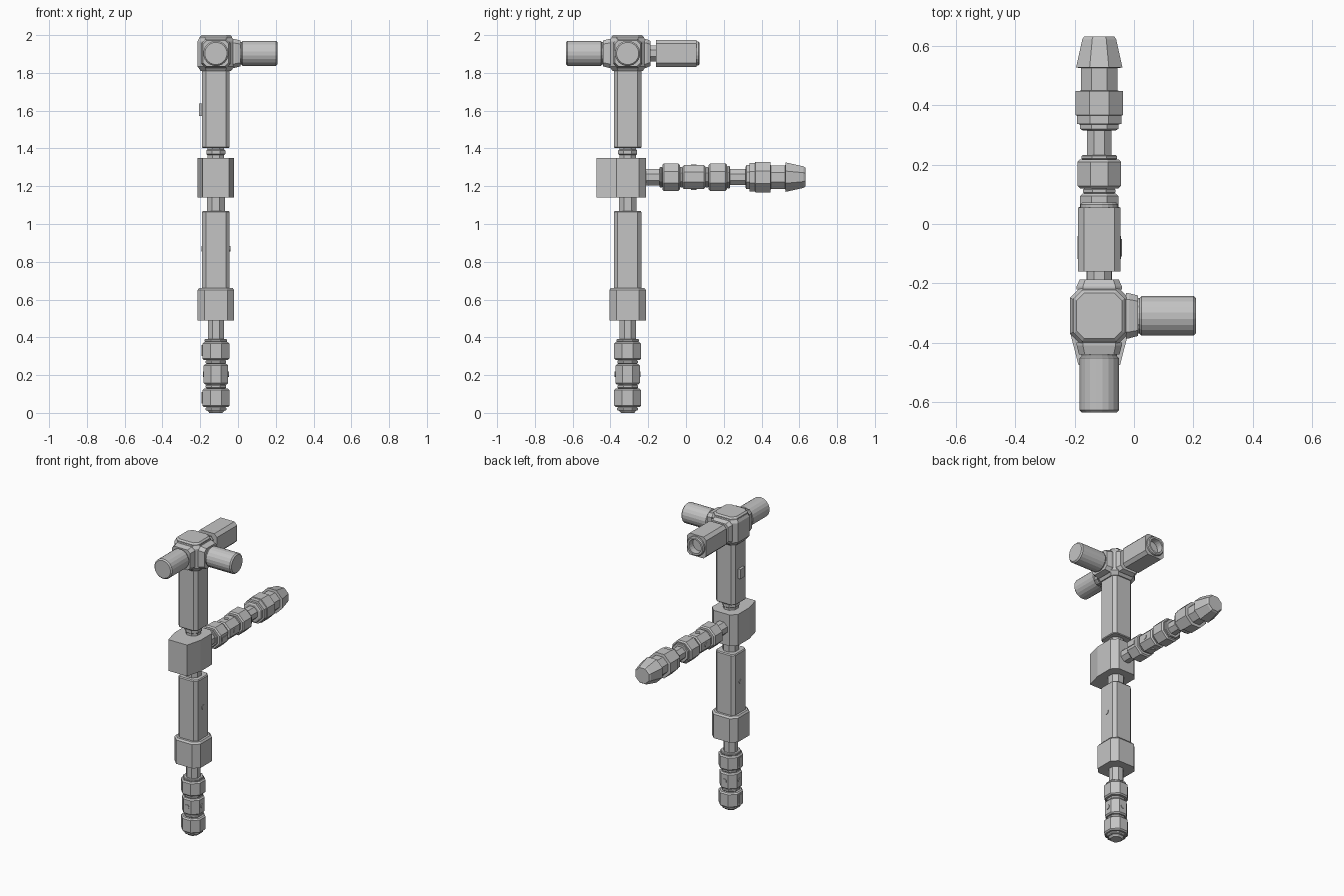
import bpy, bmesh, math
from mathutils import Vector

cube = bpy.data.objects.get("Cube")
if cube:
    bpy.data.objects.remove(cube, do_unlink=True)

CX, CY = -0.117, -0.309      # column axis
TOP_Z, GRIP_Z = 1.903, 1.248  # heights of the sideways arms

grey = bpy.data.materials.new("plain_grey")
grey.use_nodes = True
colour = (0.55, 0.55, 0.55, 1)
grey.diffuse_color = colour
grey.node_tree.nodes["Principled BSDF"].inputs["Base Color"].default_value = colour


def chamfered(k):
    """Square of half-width 1 with cut corners; k is the flat half-length."""
    return [(1, -k), (1, k), (k, 1), (-k, 1), (-1, k), (-1, -k), (-k, -1), (k, -1)]


def round_section(n):
    return [(math.cos(2 * math.pi * (i + .5) / n), math.sin(2 * math.pi * (i + .5) / n))
            for i in range(n)]


OCT = chamfered(math.tan(math.pi / 8))
BOX = chamfered(0.72)
BLOCK = chamfered(0.62)
ROUND = round_section(20)

AXES = {
    "x": lambda u, v, w: Vector((w, u, v)),
    "y": lambda u, v, w: Vector((u, w, v)),
    "z": lambda u, v, w: Vector((u, v, w)),
}


def loft(name, section, axis, centre, stations):
    """Skin one section along an axis; stations are (position, half-width)."""
    bm = bmesh.new()
    place = AXES[axis]
    rings = [[bm.verts.new(place(centre[0] + u * r, centre[1] + v * r, w)) for u, v in section]
             for w, r in stations]
    n = len(section)
    for a, b in zip(rings, rings[1:]):
        for i in range(n):
            j = (i + 1) % n
            bm.faces.new((a[i], a[j], b[j], b[i]))
    bm.faces.new(rings[0])
    bm.faces.new(rings[-1])
    bmesh.ops.recalc_face_normals(bm, faces=bm.faces)
    mesh = bpy.data.meshes.new(name)
    bm.to_mesh(mesh)
    bm.free()
    mesh.materials.append(grey)
    obj = bpy.data.objects.new(name, mesh)
    bpy.context.collection.objects.link(obj)
    return obj


def box(name, lo, hi):
    """Plain box between two corners."""
    c = [(a + b) / 2 for a, b in zip(lo, hi)]
    hu, hv = (hi[0] - lo[0]) / 2, (hi[1] - lo[1]) / 2
    section = [(hu, hv), (-hu, hv), (-hu, -hv), (hu, -hv)]
    return loft(name, section, "z", c[:2], [(lo[2], 1), (hi[2], 1)])


def segments(*spans):
    """Stepped profile from (start, end, half-width) spans with softened rims."""
    out = []
    for a, b, r in spans:
        e = min(0.008, (b - a) / 4)
        out += [(a, r - e), (a + e, r), (b - e, r), (b, r - e)]
    return out


COLUMN = (CX, CY)

# Handle at the foot of the column
loft("foot_grip", OCT, "z", COLUMN,
     [(0, 0.035), (0.012, 0.045)] + segments(
         (0.012, 0.03, 0.055), (0.03, 0.128, 0.071), (0.128, 0.15, 0.054),
         (0.15, 0.258, 0.065), (0.258, 0.28, 0.054), (0.28, 0.375, 0.071),
         (0.375, 0.39, 0.06)))
loft("foot_neck", OCT, "z", COLUMN, [(0.38, 0.043), (0.5, 0.043)])

# Lower shaft and its collar
loft("lower_collar", BLOCK, "z", COLUMN,
     [(0.49, 0.097), (0.65, 0.097), (0.662, 0.088)])
loft("lower_shaft", BOX, "z", COLUMN, [(0.65, 0.073), (1.063, 0.073), (1.07, 0.068)])
loft("middle_neck", OCT, "z", COLUMN, [(1.06, 0.047), (1.15, 0.047)])

# Middle block with tapered front plate
loft("middle_block", BLOCK, "z", COLUMN, [(1.14, 0.097), (1.35, 0.097)])
wedge = [(-0.07, -0.475), (0.07, -0.475), (0.097, -0.37), (-0.097, -0.37)]
loft("block_front", [(u, v - CY) for u, v in wedge], "z", COLUMN, [(1.14, 1), (1.35, 1)])

# Upper shaft
loft("upper_neck", OCT, "z", COLUMN,
     [(1.34, 0.044), (1.365, 0.044), (1.37, 0.05), (1.39, 0.05), (1.395, 0.044), (1.41, 0.044)])
loft("upper_shaft", BOX, "z", COLUMN, [(1.402, 0.069), (1.407, 0.073), (1.82, 0.073)])
box("shaft_button", (CX - 0.09, CY - 0.025, 1.572), (CX - 0.06, CY + 0.025, 1.637))

# Head block with raised cap
loft("head_block", BLOCK, "z", COLUMN,
     [(1.81, 0.08), (1.835, 0.098), (1.965, 0.098), (1.984, 0.088)])
loft("head_cap", chamfered(0.68), "z", COLUMN, [(1.975, 0.086), (1.99, 0.086), (2.0, 0.076)])

# Flanges and round studs on the head
for side, axis, centre, mid, sign in (("left", "x", (CY, TOP_Z), CX, 1),
                                      ("front", "y", (CX, TOP_Z), CY, -1)):
    loft(side + "_flange", BOX, axis, centre,
         [(mid + sign * 0.09, 0.076), (mid + sign * 0.1, 0.076), (mid + sign * 0.131, 0.068)])
    loft(side + "_stud", ROUND, axis, centre,
         [(mid + sign * d, r) for d, r in
          ((0.125, 0.06), (0.135, 0.06), (0.142, 0.067), (0.318, 0.067), (0.326, 0.059))])

# Back arm with a hollow end
ARM = (CX, TOP_Z)
loft("back_flange", BOX, "y", ARM, [(-0.22, 0.076), (-0.21, 0.076), (-0.187, 0.066)])
loft("back_arm_neck", OCT, "y", ARM, [(-0.2, 0.042), (-0.15, 0.042)])
loft("back_arm", BOX, "y", ARM, [(-0.16, 0.072), (0.055, 0.072), (0.055, 0.046), (-0.03, 0.046)])
loft("back_arm_rim", ROUND, "y", ARM,
     [(0.03, 0.046), (0.03, 0.064), (0.066, 0.064), (0.072, 0.058), (0.072, 0.046), (-0.03, 0.044)])

# Side handle running backwards from the middle block
SIDE = (CX, GRIP_Z)
loft("side_neck", OCT, "y", SIDE, [(-0.23, 0.043), (-0.13, 0.043)])
loft("side_grip", OCT, "y", SIDE, segments(
    (-0.14, -0.125, 0.055), (-0.125, -0.033, 0.073), (-0.033, -0.018, 0.054),
    (-0.018, 0.102, 0.064), (0.102, 0.12, 0.054), (0.12, 0.217, 0.073),
    (0.217, 0.232, 0.06)))
loft("side_link", OCT, "y", SIDE, [(0.22, 0.042), (0.325, 0.042)])
loft("side_tip", OCT, "y", SIDE, [
    (0.315, 0.055), (0.32, 0.064), (0.335, 0.064), (0.337, 0.075), (0.365, 0.075),
    (0.367, 0.08), (0.447, 0.08), (0.449, 0.062), (0.525, 0.062), (0.527, 0.078),
    (0.622, 0.057), (0.632, 0.05)])

# Small screws and tabs on the shaft and handles
for s in (-1, 1):
    tag = "left" if s > 0 else "right"
    loft(tag + "_shaft_screw", ROUND, "x", (CY, 0.87),
         [(CX + s * 0.07, 0.015), (CX + s * 0.077, 0.015)])
    loft(tag + "_foot_screw", ROUND, "x", (CY, 0.204),
         [(CX + s * 0.06, 0.015), (CX + s * 0.069, 0.015)])
    loft(tag + "_foot_screw_b", ROUND, "y", (CX, 0.204),
         [(CY + s * 0.06, 0.015), (CY + s * 0.069, 0.015)])
    loft(tag + "_side_screw", ROUND, "x", (0.042, GRIP_Z),
         [(CX + s * 0.06, 0.015), (CX + s * 0.068, 0.015)])
    loft(tag + "_grip_screw", ROUND, "z", (CX, 0.042),
         [(GRIP_Z + s * 0.06, 0.015), (GRIP_Z + s * 0.068, 0.015)])
for z in (0.08, 0.33):
    box("foot_tab", (CX - 0.075, CY - 0.012, z - 0.03), (CX - 0.065, CY + 0.012, z + 0.03))
box("side_tab", (CX + 0.065, -0.11, GRIP_Z - 0.012), (CX + 0.077, -0.05, GRIP_Z + 0.012))
